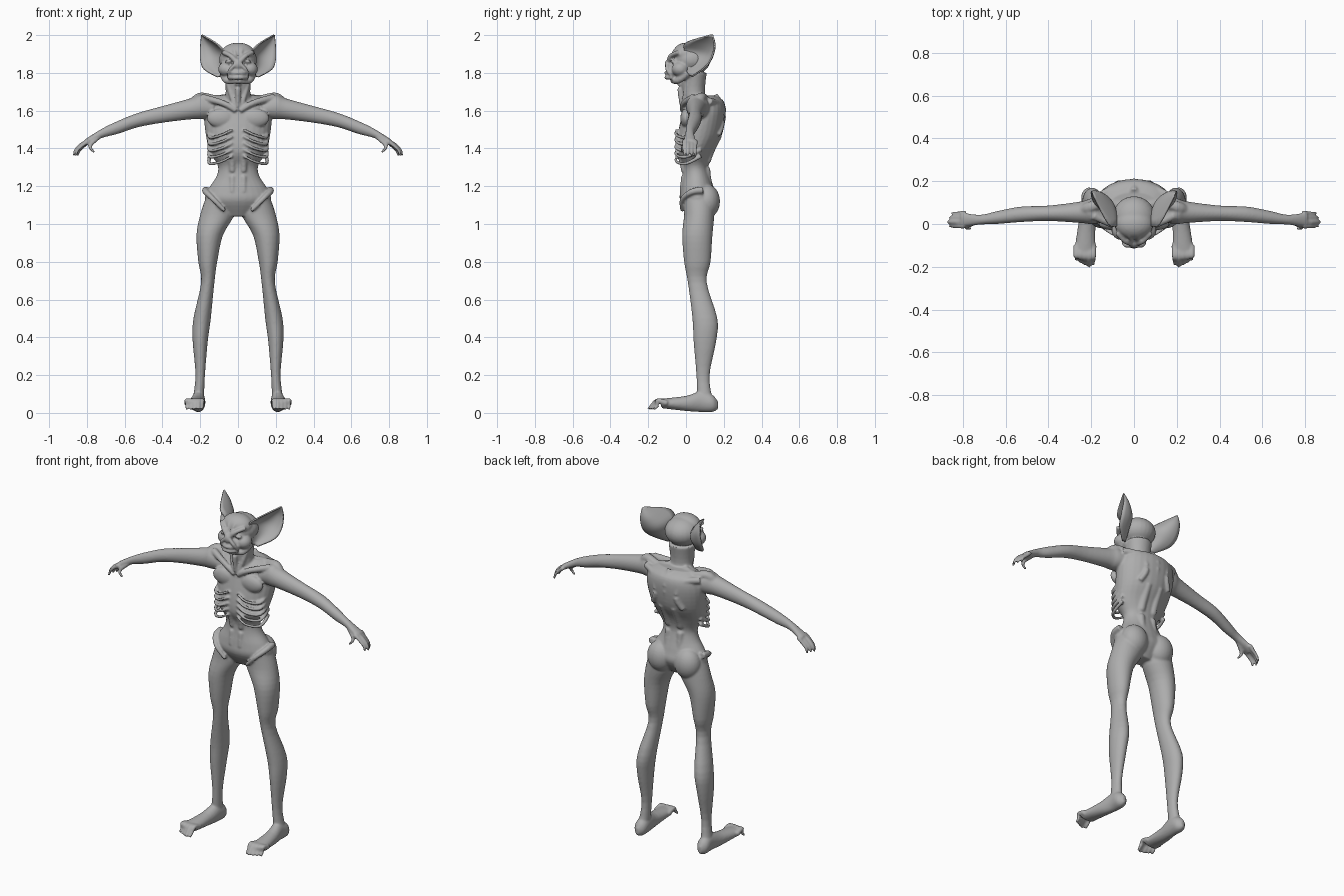
import bpy, bmesh, math
from mathutils import Vector, Matrix

cube = bpy.data.objects.get("Cube")
if cube:
    bpy.data.objects.remove(cube, do_unlink=True)

skin = bpy.data.materials.new("grey_skin")
skin.use_nodes = True
grey = (.42, .42, .42, 1)
skin.diffuse_color = grey
skin.node_tree.nodes["Principled BSDF"].inputs["Base Color"].default_value = grey

HEAD = Vector((0, 0, 1.8))
CHEST = Vector((0, 0, 1.5))
GROUND = Vector((0, 0, 0))
bm = bmesh.new()


def spline(rows, steps=4):
    """Catmull-Rom curve through rows of any equal length."""
    rows = [Vector(row) for row in rows]
    rows = [rows[0]] + rows + [rows[-1]]
    curve = []
    for before, start, end, after in zip(rows, rows[1:], rows[2:], rows[3:]):
        leave, arrive = (end - before) / 2, (after - start) / 2
        for step in range(steps):
            t = step / steps
            ease = t * t * (3 - 2 * t)
            curve.append(start.lerp(end, ease) + leave * t * (1 - t) ** 2 - arrive * t * t * (1 - t))
    return curve + [rows[-1]]


def circle(sides):
    return [(math.cos(math.tau * k / sides), math.sin(math.tau * k / sides)) for k in range(sides)]


def close_rings(rings):
    """Bridge rings of points into a capped, outward facing surface."""
    rings = [[bm.verts.new(point) for point in ring] for ring in rings]
    faces = [bm.faces.new(rings[0]), bm.faces.new(rings[-1])]
    for lower, upper in zip(rings, rings[1:]):
        for i in range(len(lower)):
            faces.append(bm.faces.new((lower[i - 1], lower[i], upper[i], upper[i - 1])))
    bmesh.ops.recalc_face_normals(bm, faces=faces)


def loft(axis, rows, origin=GROUND):
    """Ellipses across one axis; each row is a centre and two radii."""
    u, v = [i for i in range(3) if i != axis]
    rings = []
    for row in spline(rows):
        ring = []
        for c, s in circle(28):
            point = Vector(row[:3]) + origin
            point[u] += row[3] * c
            point[v] += row[4] * s
            ring.append(point)
        rings.append(ring)
    close_rings(rings)


def tube(origin, start_radius, end_radius, *points):
    """Round tapering tube along a smooth path."""
    path = [point + origin for point in spline(points)]
    last = len(path) - 1
    rings = []
    for i, centre in enumerate(path):
        along = path[min(i + 1, last)] - path[max(i - 1, 0)]
        turn = along.to_track_quat('Z', 'Y')
        radius = start_radius + (end_radius - start_radius) * i / last
        rings.append([centre + turn @ Vector((c, s, 0)) * radius for c, s in circle(12)])
    close_rings(rings)


def ball(origin, centre, radii):
    place = Matrix.Translation(origin + Vector(centre)) @ Matrix.Diagonal((*radii, 1))
    bmesh.ops.create_uvsphere(bm, u_segments=24, v_segments=16, radius=1, matrix=place)


def build_leg():
    loft(2, [(.1, .07, 1.14, .07, .08), (.11, .07, 1.05, .09, .08), (.15, .06, .94, .07, .08),
             (.16, .06, .8, .05, .07), (.16, .06, .69, .035, .05), (.19, .1, .5, .046, .066),
             (.2, .1, .38, .04, .06), (.2, .09, .2, .025, .035), (.21, .1, .07, .03, .04)])
    # buttock and hip bone
    ball(GROUND, (.09, .11, 1.12), (.08, .07, .09))
    tube(GROUND, .02, .01, (.17, .09, 1.18), (.17, .03, 1.17), (.13, -.02, 1.13), (.07, -.02, 1.07))


def build_foot():
    loft(1, [(.21, .17, .04, .01, .02), (.21, .14, .05, .035, .045), (.21, .08, .06, .036, .055),
             (.22, 0, .05, .04, .04), (.23, -.13, .05, .05, .025)])
    # toes arch up from the ball of the foot
    for toe in range(5):
        x = .19 + .02 * toe
        tip = -.2 + .01 * abs(toe - 1)
        tube(GROUND, .016, .007, (x, -.1, .05), (x, -.15, .065), (x, tip + .02, .04), (x, tip, .02))


def build_arm():
    loft(0, [(.13, .07, .11, .06, .05), (.2, .06, .12, .06, .066), (.25, .055, .11, .05, .056),
             (.4, .05, .08, .036, .044), (.53, .045, .05, .036, .038), (.64, .03, .01, .03, .034),
             (.72, .02, -.02, .023, .025), (.81, .02, -.07, .036, .018)], CHEST)
    # curled fingers, the second one longest
    for finger in range(4):
        y = .02 * finger - .01
        tip = .87 - .01 * abs(finger - 1)
        tube(CHEST, .013, .006, (.79, y, -.06), (tip - .04, y, -.08), (tip - .01, y, -.11), (tip, y, -.14))
    # thumb
    tube(CHEST, .014, .006, (.74, .01, -.04), (.78, -.01, -.08), (.78, -.02, -.1), (.76, -.02, -.12))


def build_chest_side():
    # shoulder ridge, shoulder blade and collar bone
    tube(CHEST, .02, .03, (.05, .08, .17), (.12, .1, .16), (.2, .08, .17), (.24, .06, .13))
    tube(CHEST, .02, .015, (.18, .12, .15), (.09, .17, .13), (.07, .19, .04), (.1, .17, -.03))
    tube(CHEST, .013, .02, (.01, -.02, .1), (.08, -.01, .14), (.19, .04, .17))
    # breast muscle and ribs
    ball(CHEST, (.09, 0, .06), (.075, .03, .05))
    for rib in range(5):
        z = -.035 * rib
        tube(CHEST, .007, .011, (.03, -.05, z), (.09, -.05, z - .03), (.15, 0, z - .04), (.15, .08, z))
    # belly and back muscle columns
    tube(CHEST, .018, .015, (.03, -.03, -.13), (.03, -.01, -.22), (.03, -.02, -.33))
    tube(CHEST, .022, .02, (.04, .17, -.03), (.04, .11, -.17), (.04, .12, -.3))


def build_face_side():
    # neck cord, cheek and jaw
    tube(HEAD, .018, .01, (.06, .03, 0), (.04, 0, -.1), (.01, -.02, -.2))
    ball(HEAD, (.06, -.03, .02), (.045, .045, .04))
    tube(HEAD, .02, .016, (.08, .01, 0), (.06, -.04, -.04), (0, -.07, -.04))
    # brow, forehead wrinkle, eyelid and fold beside the nose
    tube(HEAD, .014, .012, (.01, -.09, .06), (.04, -.08, .09), (.08, -.04, .11))
    tube(HEAD, .01, .006, (.01, -.08, .07), (.02, -.06, .12), (.03, -.02, .15))
    ball(HEAD, (.05, -.066, .06), (.02, .014, .01))
    tube(HEAD, .01, .01, (.01, -.1, .05), (.04, -.1, .02), (.05, -.08, -.01))


def mirror_all():
    parts = bm.verts[:] + bm.edges[:] + bm.faces[:]
    copy = bmesh.ops.duplicate(bm, geom=parts)["geom"]
    for item in copy:
        if isinstance(item, bmesh.types.BMVert):
            item.co.x *= -1
    bmesh.ops.reverse_faces(bm, faces=[item for item in copy if isinstance(item, bmesh.types.BMFace)])


def build_trunk():
    # height, half width, front and back of the torso
    outline = [(1.68, .11, .04, .15), (1.65, .16, 0, .2), (1.58, .18, -.02, .21), (1.47, .17, -.045, .19),
               (1.38, .15, -.05, .14), (1.31, .107, -.02, .12), (1.25, .115, -.02, .13),
               (1.18, .16, -.03, .15), (1.12, .17, -.03, .16), (1.04, .08, .02, .11)]
    loft(2, [(0, (front + back) / 2, z, width, (back - front) / 2) for z, width, front, back in outline])
    # spine, neck and throat
    tube(CHEST, .02, .01, (0, .15, .18), (0, .2, .1), (0, .18, -.02))
    loft(2, [(0, .06, -.18, .08, .06), (0, .04, -.1, .065, .06), (0, .04, 0, .075, .07)], HEAD)
    tube(HEAD, .017, .012, (0, -.03, -.04), (0, -.03, -.1), (0, -.02, -.18))


def build_head():
    # skull, forehead, muzzle and nose
    ball(HEAD, (0, .03, .07), (.1, .1, .08))
    ball(HEAD, (0, 0, .1), (.09, .07, .06))
    ball(HEAD, (0, -.05, .01), (.06, .054, .045))
    ball(HEAD, (0, -.09, .045), (.02, .024, .03))
    # lips
    for z in (0, -.025):
        tube(HEAD, .011, .011, (-.05, -.07, z), (-.02, -.1, z), (.02, -.1, z), (.05, -.07, z))


def add_object(name, source):
    mesh = bpy.data.meshes.new(name)
    source.to_mesh(mesh)
    source.free()
    mesh.materials.append(skin)
    thing = bpy.data.objects.new(name, mesh)
    bpy.context.collection.objects.link(thing)
    bpy.context.view_layer.objects.active = thing
    return thing


for build in (build_leg, build_foot, build_arm, build_chest_side, build_face_side,
              mirror_all, build_trunk, build_head):
    build()

# fuse the figure into one smooth surface
body = add_object("body", bm)
fuse = body.modifiers.new("fuse", 'REMESH')
fuse.mode = 'VOXEL'
fuse.voxel_size = .006
fuse.use_smooth_shade = True
soften = body.modifiers.new("soften", 'SMOOTH')
soften.iterations = 4
for name in ("fuse", "soften"):
    bpy.ops.object.modifier_apply(modifier=name)

# ears: cupped sheets from an inner rim, round a deep fold, to an outer rim
rims = [(.08, 0, -.01, .11, .03, -.02), (.08, -.01, .06, .18, .09, .02), (.08, -.01, .12, .2, .13, .07),
        (.12, 0, .16, .2, .15, .14), (.19, .13, .2, .194, .14, .2)]
for side, sign in (("left", 1), ("right", -1)):
    sheet = bmesh.new()
    grid = []
    for row in spline(rims):
        inner, outer = Vector(row[:3]), Vector(row[3:])
        fold = Vector((inner.x, outer.y + .3 * (outer.x - inner.x), (inner.z + outer.z) / 2))
        line = []
        for k in range(11):
            point = HEAD + inner.lerp(fold, k / 10).lerp(fold.lerp(outer, k / 10), k / 10)
            point.x *= sign
            line.append(sheet.verts.new(point))
        grid.append(line)
    for low, high in zip(grid, grid[1:]):
        for a, b, c, d in zip(low, low[1:], high[1:], high):
            sheet.faces.new((a, b, c, d)[::sign]).smooth = True
    ear = add_object("ear_" + side, sheet)
    thickness = ear.modifiers.new("thickness", 'SOLIDIFY')
    thickness.thickness = .008
    thickness.offset = 0
    bpy.ops.object.modifier_apply(modifier="thickness")
